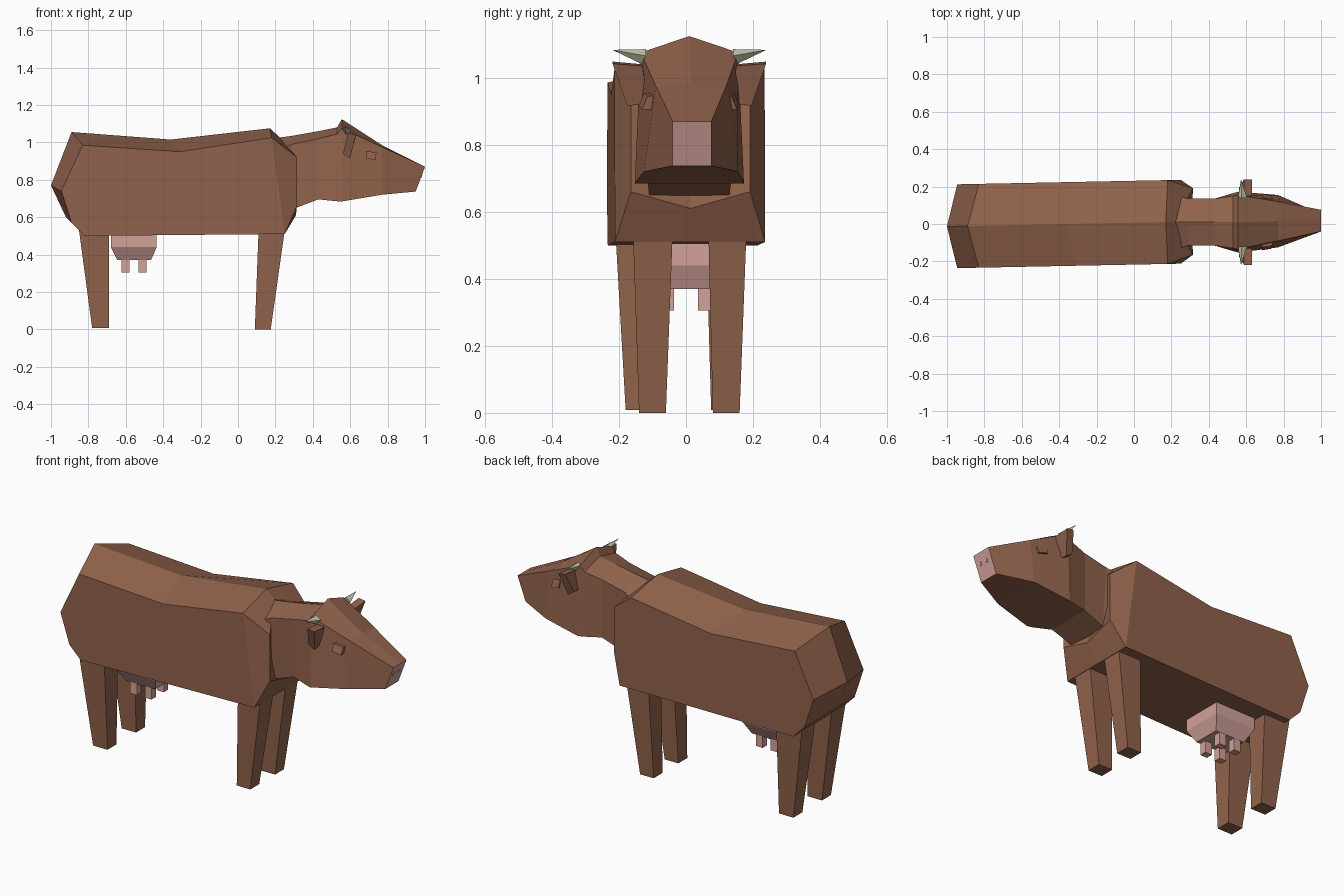
import bpy, bmesh

if "Cube" in bpy.data.objects:
    bpy.data.objects.remove(bpy.data.objects["Cube"])


def material(name, rgb):
    m = bpy.data.materials.new(name)
    m.diffuse_color = (*rgb, 1.0)
    m.use_nodes = True
    m.node_tree.nodes["Principled BSDF"].inputs["Base Color"].default_value = m.diffuse_color
    return m


BROWN = material("brown_hide", (0.285, 0.125, 0.072))
PINK = material("pink_skin", (0.65, 0.36, 0.325))
HORN = material("pale_horn", (0.56, 0.56, 0.40))


def build(name, verts, faces, *mats):
    bm = bmesh.new()
    vs = [bm.verts.new(v) for v in verts]
    for f in faces:
        bm.faces.new([vs[i] for i in f])
    bmesh.ops.recalc_face_normals(bm, faces=bm.faces[:])
    me = bpy.data.meshes.new(name)
    bm.to_mesh(me)
    bm.free()
    for m in mats:
        me.materials.append(m)
    ob = bpy.data.objects.new(name, me)
    bpy.context.collection.objects.link(ob)
    return ob


def loft(name, rings, *mats):
    """Join equal-sized rings with quads and cap both ends."""
    n = len(rings[0])
    verts = [v for r in rings for v in r]
    faces = [(k * n + i, k * n + (i + 1) % n, (k + 1) * n + (i + 1) % n, (k + 1) * n + i)
             for k in range(len(rings) - 1) for i in range(n)]
    faces += [tuple(range(n)), tuple(range(len(verts) - n, len(verts)))]
    return build(name, verts, faces, *mats)


def rect(x0, x1, y0, y1, z):
    return [(x0, y0, z), (x1, y0, z), (x1, y1, z), (x0, y1, z)]


# Body: a ridge outline joined to a lower outline on each flank
ridge = [(-.89, 1.055), (-.36, 1.015), (.17, 1.075), (.22, 1.03), (.31, .61),
         (.25, .51), (-.82, .50), (-.92, .60), (-1.0, .77)]
flank = [(-.83, .985, .224), (-.31, .95, .224), (.18, 1.025, .224), (.315, .92, .178),
         (.315, .66, .178), (.25, .51, .224), (-.82, .50, .224), (-.89, .57, .224),
         (-.945, .74, .224)]


def mid_y(x):
    return -.012 + .02 * (x + .95)


n = len(ridge)
verts = [(x, mid_y(x), z) for x, z in ridge]
for s in (-1, 1):
    verts += [(x, mid_y(x) + s * w, z) for x, z, w in flank]
faces = []
for base in (n, 2 * n):
    faces += [(i, (i + 1) % n, base + (i + 1) % n, base + i) for i in range(n)]
    faces.append([base + i for i in (0, 1, 2, 5, 6, 7, 8)])
    faces.append([base + i for i in (2, 3, 4, 5)])
build("body", verts, faces, BROWN)

# Head and neck: x, bottom x, centre y, ridge z, edge width, edge z, bottom width, bottom z
stations = [
    (.18, .20, .01, 1.02, .16, .95, .13, .62),
    (.29, .31, .01, 1.035, .125, .99, .12, .65),
    (.43, .43, .01, 1.06, .125, 1.02, .125, .695),
    (.53, .53, .01, 1.08, .14, 1.045, .155, .685),
    (.555, .56, .01, 1.124, .145, 1.075, .163, .685),
    (.77, .77, .015, .985, .105, .975, .14, .72),
    (1.0, .95, .018, .87, .058, .87, .058, .737),
]
head = loft("head_and_neck",
            [[(x, y, rz), (x, y + ew, ez), (bx, y + bw, bz), (bx, y - bw, bz), (x, y - ew, ez)]
             for x, bx, y, rz, ew, ez, bw, bz in stations], BROWN, PINK)
# Pink nose on the front cap
for p in head.data.polygons:
    if p.center.x > .95 and len(p.vertices) == 5:
        p.material_index = 1

# Nostrils
for y in (-.009, .037):
    loft("nostril", [rect(.972, .980, y - .008, y + .008, .81),
                     rect(.979, .987, y - .008, y + .008, .828)], PINK)

# Ears, horns and eyes on both sides of the head
for s in (-1, 1):
    def side(points):
        return [(x, .01 + s * y, z) for x, y, z in points]

    loft("ear", [side([(.562, .125, .94), (.60, .125, .925), (.60, .185, .915), (.562, .185, .94)]),
                 side([(.588, .14, 1.04), (.63, .14, 1.035), (.63, .229, 1.042), (.588, .229, 1.048)])],
         BROWN)
    base = side([(.555, .13, 1.07), (.575, .13, 1.085), (.605, .13, 1.065), (.58, .14, 1.04)])
    tip = side([(.572, .23, 1.083)])
    build("horn", base + tip,
          [(0, 1, 2, 3)] + [(i, (i + 1) % 4, 4) for i in range(4)], HORN)
    loft("eye", [side([(.685, .10, .915), (.735, .10, .905), (.735, .142, .905), (.685, .15, .915)]),
                 side([(.685, .10, .955), (.74, .10, .945), (.74, .125, .945), (.685, .135, .955)])],
         BROWN)

# Legs: tapered posts, narrower at the hoof
for name, bx, tx, by, ty in [
    ("front_leg", (.09, .175), (.11, .25), (-.14, -.06), (-.158, -.04)),
    ("front_leg", (.09, .175), (.11, .25), (.08, .16), (.067, .18)),
    ("rear_leg", (-.78, -.69), (-.85, -.69), (-.18, -.10), (-.21, -.085)),
    ("rear_leg", (-.78, -.69), (-.85, -.69), (.075, .155), (.06, .18)),
]:
    loft(name, [rect(*bx, *by, 0.0 if name == "front_leg" else .008), rect(*tx, *ty, .53)], BROWN)

# Udder with a narrowed underside, and four teats
loft("udder", [rect(-.645, -.465, -.075, .075, .37), rect(-.68, -.435, -.115, .115, .44),
               rect(-.68, -.435, -.115, .115, .51)], PINK)
for x in (-.602, -.51):
    for y in (-.055, .055):
        loft("teat", [rect(x - .021, x + .021, y - .019, y + .019, .305),
                      rect(x - .021, x + .021, y - .019, y + .019, .385)], PINK)
